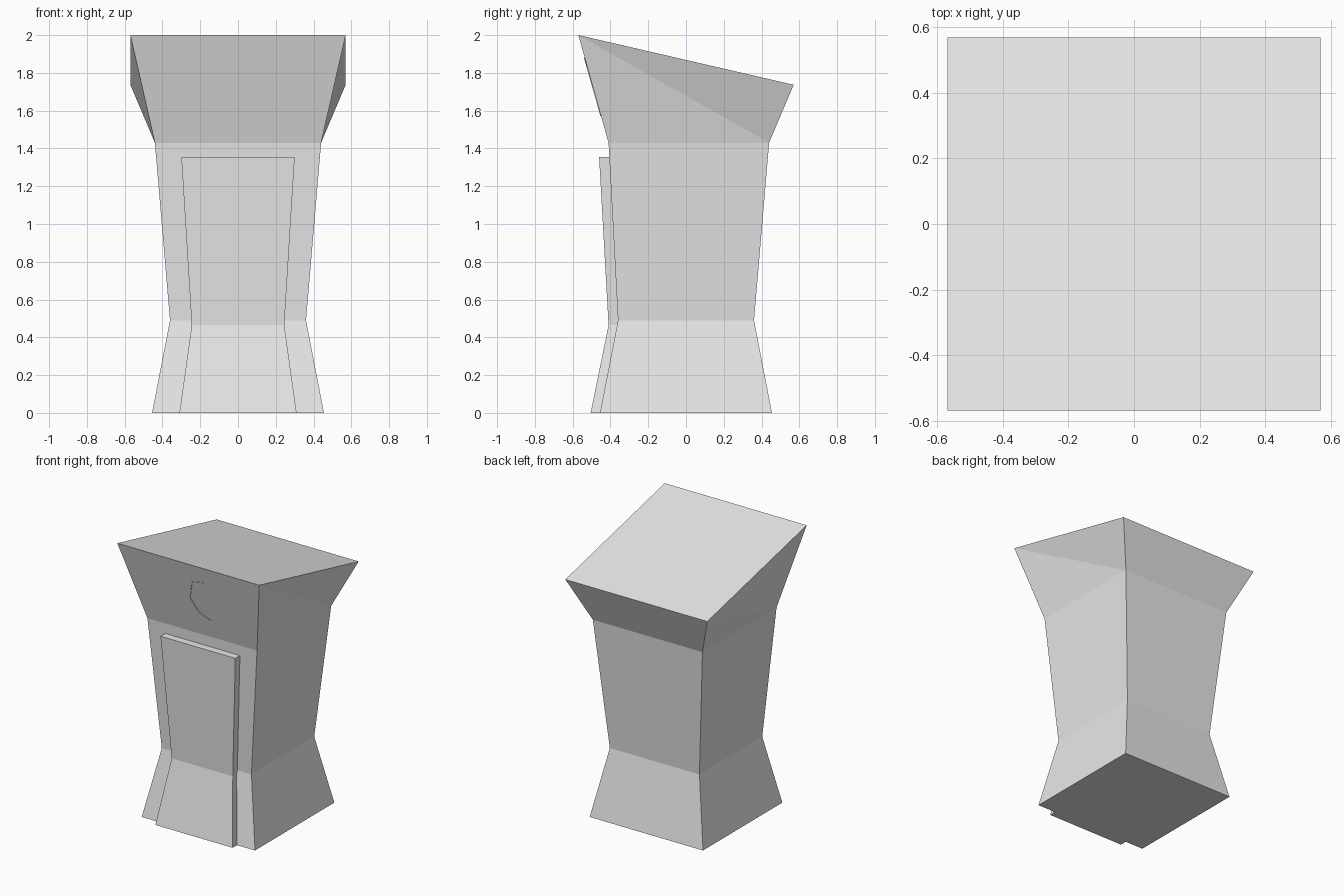
import bpy
import bmesh

cube = bpy.data.objects.get("Cube")
if cube:
    bpy.data.objects.remove(cube, do_unlink=True)

grey = bpy.data.materials.new("light_grey")
grey.use_nodes = True
grey.diffuse_color = (0.8, 0.8, 0.8, 1)
grey.node_tree.nodes["Principled BSDF"].inputs["Base Color"].default_value = (0.8, 0.8, 0.8, 1)


def finish(name, bm):
    bmesh.ops.recalc_face_normals(bm, faces=bm.faces[:])
    mesh = bpy.data.meshes.new(name)
    bm.to_mesh(mesh)
    bm.free()
    mesh.materials.append(grey)
    obj = bpy.data.objects.new(name, mesh)
    bpy.context.collection.objects.link(obj)
    return obj


def loft(name, rings):
    """Skin equal-length rings of points and cap both ends."""
    bm = bmesh.new()
    loops = [[bm.verts.new(p) for p in ring] for ring in rings]
    n = len(loops[0])
    for low, high in zip(loops, loops[1:]):
        for i in range(n):
            j = (i + 1) % n
            # the fold of each twisted side runs from lower j to upper i
            bm.faces.new((low[i], low[j], high[i]))
            bm.faces.new((low[j], high[j], high[i]))
    bm.faces.new(loops[0][::-1])
    bm.faces.new(loops[-1])
    bmesh.ops.dissolve_limit(bm, angle_limit=0.002, verts=bm.verts[:], edges=bm.edges[:])
    return finish(name, bm)


def ring(half_x, front, back, z_front, z_back):
    return [(-half_x, front, z_front), (half_x, front, z_front),
            (half_x, back, z_back), (-half_x, back, z_back)]


# Waisted pedestal with a flared, slanted head
loft("pedestal_body", [
    ring(0.455, -0.455, 0.455, 0, 0),
    ring(0.36, -0.36, 0.36, 0.49, 0.49),
    ring(0.44, -0.41, 0.44, 1.43, 1.43),
    ring(0.57, -0.57, 0.57, 2.0, 1.737),
])

# Raised door panel that follows the bend of the front
loft("front_panel", [
    ring(0.31, -0.505, -0.44, 0, 0),
    ring(0.245, -0.41, -0.345, 0.465, 0.465),
    ring(0.30, -0.46, -0.39, 1.355, 1.355),
])

# Thin bent trim on the sloping head
outer = [(0.10, 1.88), (-0.02, 1.855), (-0.10, 1.725), (-0.03, 1.61), (0.10, 1.572)]
inner = [(0.01, 1.615), (-0.04, 1.72), (0.0, 1.84)]


def head_front(x, z, lift):
    return (x, -0.41 - (z - 1.43) * 0.16 / 0.57 - lift, z)


bm = bmesh.new()
outline = outer + inner
back = [bm.verts.new(head_front(x, z, -0.003)) for x, z in outline]
face = [bm.verts.new(head_front(x, z, 0.004)) for x, z in outline]
bm.faces.new(face)
bm.faces.new(back[::-1])
for i in range(len(outline)):
    j = (i + 1) % len(outline)
    bm.faces.new((back[i], back[j], face[j], face[i]))
finish("head_trim", bm)
